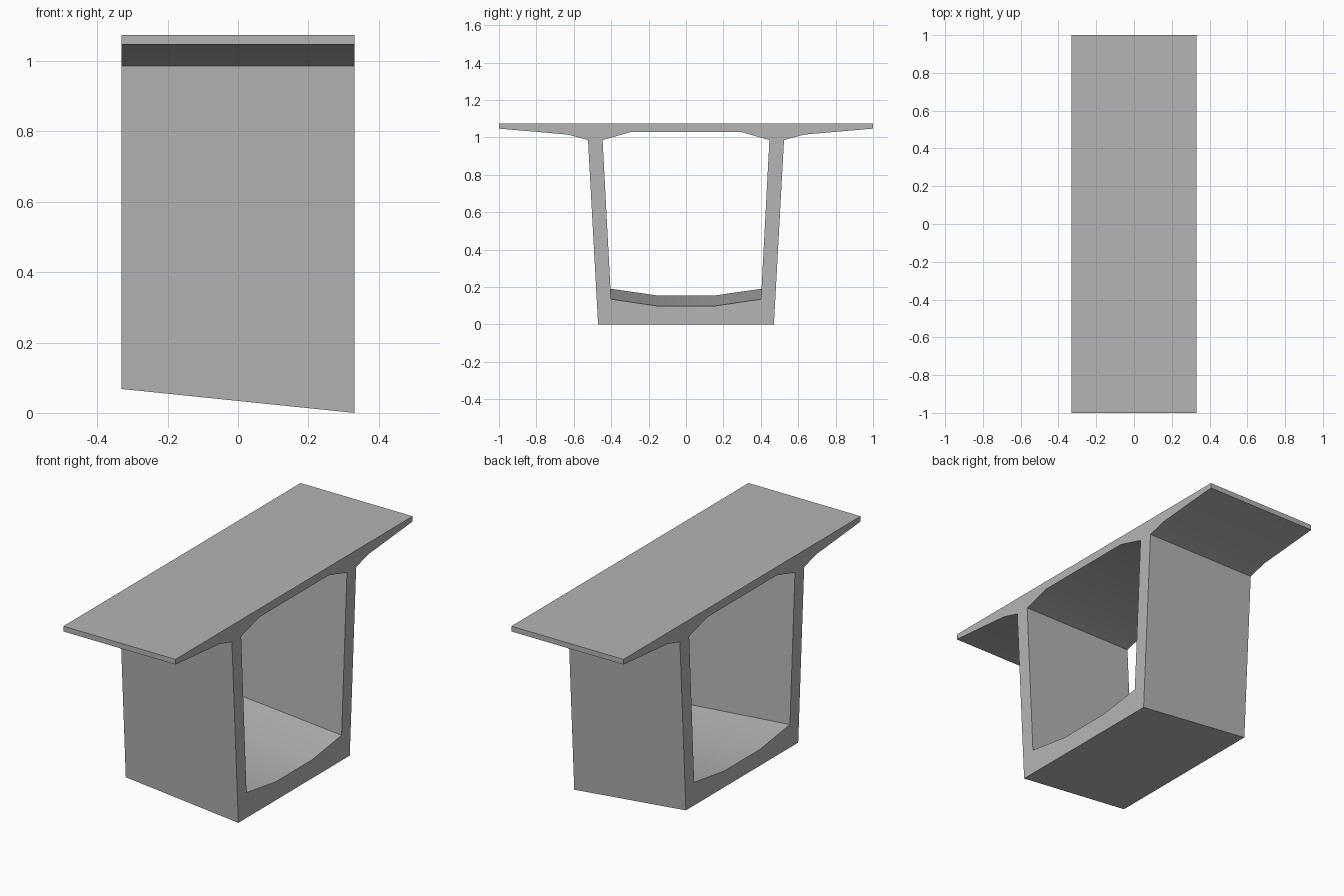
import bpy
import bmesh
import math

cube = bpy.data.objects.get("Cube")
if cube:
    bpy.data.objects.remove(cube, do_unlink=True)

HALF_LENGTH = 0.331
TOP, HAUNCH = 1.075, 0.986
SHARP_ANGLE = math.radians(30)


def web_y(z, y_top, y_bottom, z_bottom):
    """Half width of a leaning web face at height z."""
    return y_bottom + (y_top - y_bottom) * (z - z_bottom) / (HAUNCH - z_bottom)


def half_section(soffit, floor):
    """Half of the hollow cross-section as (y, z), from the deck round to the inside."""
    kerb = floor + 0.036
    return [
        (0, TOP), (1, TOP), (1, 1.047), (0.63, 1.015),      # deck and flange
        (0.524, HAUNCH),
        (web_y(soffit, 0.524, 0.47, 0), soffit), (0, soffit),   # outer web and soffit
        (0, floor), (0.155, floor),                         # inner floor
        (web_y(kerb, 0.446, 0.401, 0.135), kerb),
        (0.446, HAUNCH), (0.292, 1.03), (0, 1.03),          # inner web and ceiling
    ]


# Concrete colour
concrete = bpy.data.materials.new("grey_concrete")
concrete.use_nodes = True
colour = (0.46, 0.46, 0.46, 1)
concrete.diffuse_color = colour
concrete.node_tree.nodes["Principled BSDF"].inputs["Base Color"].default_value = colour

# Half of the girder, lofted from the deep end to the shallow end
bm = bmesh.new()
deep = [bm.verts.new((HALF_LENGTH, y, z)) for y, z in half_section(0, 0.099)]
shallow = [bm.verts.new((-HALF_LENGTH, y, z)) for y, z in half_section(0.068, 0.155)]
end_caps = [bm.faces.new(list(reversed(deep))), bm.faces.new(shallow)]
for i in range(len(deep)):
    j = (i + 1) % len(deep)
    if deep[i].co.y == 0 and deep[j].co.y == 0:
        continue  # leave the centre plane open for the mirror
    bm.faces.new((deep[i], deep[j], shallow[j], shallow[i]))

# Soft bends in slab and floor, crisp corners and flat ends elsewhere
bm.normal_update()
for face in bm.faces:
    face.smooth = face not in end_caps
for edge in bm.edges:
    edge.smooth = edge.calc_face_angle(0) < SHARP_ANGLE

mesh = bpy.data.meshes.new("box_girder_segment")
bm.to_mesh(mesh)
bm.free()
mesh.materials.append(concrete)
girder = bpy.data.objects.new("box_girder_segment", mesh)
bpy.context.collection.objects.link(girder)

# Other half
mirror = girder.modifiers.new("Mirror", 'MIRROR')
mirror.use_axis = (False, True, False)
mirror.use_clip = True
